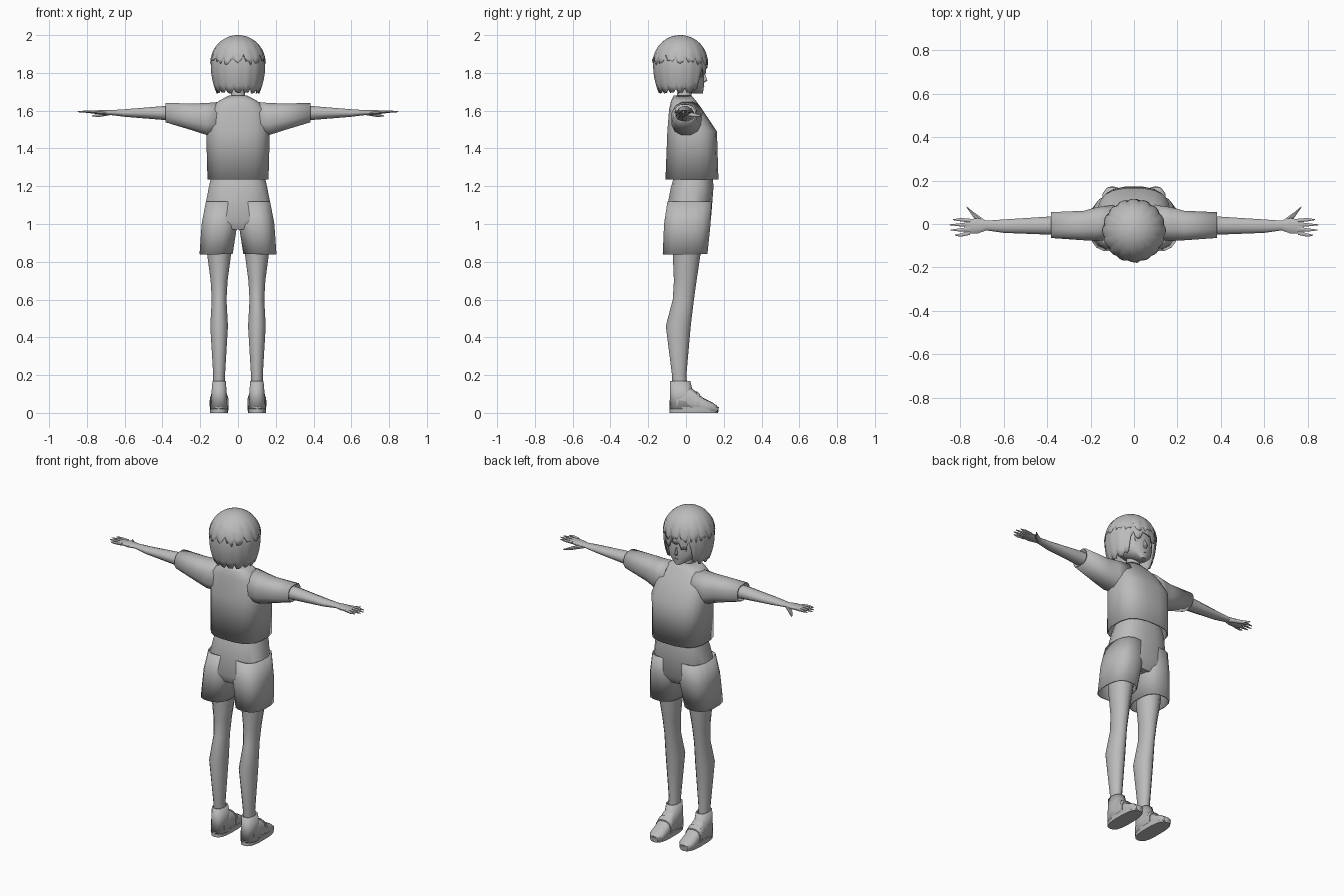
import bpy
import math
import random
from mathutils import Vector

random.seed(3)
cube = bpy.data.objects.get("Cube")
if cube:
    bpy.data.objects.remove(cube, do_unlink=True)

GREY = (0.5, 0.5, 0.5, 1)
grey = bpy.data.materials.new("plain grey")
grey.use_nodes = True
grey.diffuse_color = GREY
grey.node_tree.nodes["Principled BSDF"].inputs["Base Color"].default_value = GREY


def finish(name, verts, faces, thickness=None):
    """Make a smooth shaded object, with a thickness if it is an open shell."""
    mesh = bpy.data.meshes.new(name)
    mesh.from_pydata(verts, [], faces)
    mesh.materials.append(grey)
    obj = bpy.data.objects.new(name, mesh)
    bpy.context.collection.objects.link(obj)
    bpy.ops.object.select_all(action="DESELECT")
    obj.select_set(True)
    bpy.context.view_layer.objects.active = obj
    bpy.ops.object.mode_set(mode="EDIT")
    bpy.ops.mesh.select_all(action="SELECT")
    bpy.ops.mesh.normals_make_consistent(inside=False)
    bpy.ops.object.mode_set(mode="OBJECT")
    bpy.ops.object.shade_smooth_by_angle(angle=math.radians(45))
    if thickness:
        shell = obj.modifiers.new("thickness", "SOLIDIFY")
        shell.thickness = thickness
        shell.offset = -1


def bridge(rows, columns):
    faces = []
    for row in range(rows - 1):
        for i in range(columns):
            start, j = row * columns, (i + 1) % columns
            faces.append((start + i, start + j, start + columns + j, start + columns + i))
    return faces


# Cross-sections: each is a centre and two half axes
def level(height, half, back, front, shift=0.0):
    """Horizontal section, for the trunk, legs and head."""
    return (Vector((shift, (back + front) / 2, height)),
            Vector((half, 0, 0)), Vector((0, (front - back) / 2, 0)))


def across(reach, back, front, low, high):
    """Section facing sideways, for the sleeves, arms and fingers."""
    return (Vector((reach, (back + front) / 2, (low + high) / 2)),
            Vector((0, (front - back) / 2, 0)), Vector((0, 0, (high - low) / 2)))


def along(forward, half, top, shift):
    """Section facing forward and resting on the ground, for the shoes."""
    return (Vector((shift, forward, top / 2)),
            Vector((half, 0, 0)), Vector((0, 0, top / 2)))


def loft(name, sections, sides=16, power=2.0, mirror=1, hollow=False):
    """Skin superellipse sections one after another."""
    verts = []
    for centre, u, v in sections:
        for i in range(sides):
            turn = math.tau * (i + 0.5) / sides
            c, s = math.cos(turn), math.sin(turn)
            point = (centre + u * math.copysign(abs(c) ** (2 / power), c)
                     + v * math.copysign(abs(s) ** (2 / power), s))
            verts.append((point.x * mirror, point.y, point.z))
    faces = bridge(len(sections), sides)
    if not hollow:
        faces += [tuple(range(sides)), tuple(range(len(verts) - sides, len(verts)))]
    finish(name, verts, faces, 0.008 if hollow else None)


# Hair: a dome with slightly drawn-in ends, grooved into strands
CROWN, WIDEST, RADIUS, AXIS = 2.0, 1.84, 0.143, -0.03


def hair_radius(height):
    t = (height - WIDEST) / (CROWN - WIDEST)
    if t > 0:
        return RADIUS * math.sqrt(max(0.0, 1 - t ** 2.2))
    return RADIUS * (1 - 0.25 * t * t)


def hair_shell(name, scale, hem, columns=64, rows=14):
    verts = []
    for row in range(rows):
        down = row / (rows - 1)
        for i in range(columns):
            turn = math.tau * i / columns
            from_face = abs((math.degrees(turn) + 90) % 360 - 180)
            height = CROWN - (CROWN - hem(from_face, i)) * max(down, 0.02) ** 1.7
            groove = 0.012 * math.cos(math.tau * i / 4) * down
            radius = hair_radius(height) * (scale + groove)
            verts.append((radius * math.cos(turn), AXIS + radius * math.sin(turn), height))
    faces = bridge(rows, columns) + [tuple(range(columns))]
    finish(name, verts, faces, 0.006)


def bob_hem(from_face, i):
    ragged = 0.02 * (i % 4 == 2) + random.uniform(0, 0.008)
    if from_face < 42:
        return 1.79 + ragged * 2 + 0.03 * (from_face < 8)
    return 1.69 + ragged + max(0, 60 - from_face) / 600


def layer_hem(from_face, i):
    return WIDEST + 0.03 * (i % 4 == 2) + random.uniform(0, 0.03)


hair_shell("bob_hair", 1, bob_hem)
hair_shell("upper_hair_layer", 1.02, layer_hem)

# Head with a tapered chin, nose, mouth and neck
loft("head", [
    level(height=1.69, half=0.02, back=0.04, front=0.09),
    level(height=1.73, half=0.08, back=-0.06, front=0.095),
    level(height=1.77, half=0.1, back=-0.1, front=0.095),
    level(height=1.88, half=0.11, back=-0.14, front=0.095),
    level(height=1.94, half=0.08, back=-0.1, front=0.06)], sides=20, power=2.2)
loft("nose", [
    level(height=1.75, half=0.01, back=0.08, front=0.1),
    level(height=1.76, half=0.01, back=0.08, front=0.115),
    level(height=1.8, half=0.004, back=0.08, front=0.098)], sides=8)
loft("mouth", [
    level(height=1.722, half=0.014, back=0.08, front=0.096),
    level(height=1.73, half=0.02, back=0.08, front=0.098)], sides=8)
loft("neck", [
    level(height=1.6, half=0.05, back=-0.06, front=0.04),
    level(height=1.66, half=0.038, back=-0.05, front=0.03),
    level(height=1.74, half=0.038, back=-0.045, front=0.035)], sides=12)

# Loose shirt, full at the chest and sloping in to the collar
loft("shirt_body", [
    level(height=1.235, half=0.163, back=-0.11, front=0.173),
    level(height=1.49, half=0.17, back=-0.1, front=0.165),
    level(height=1.61, half=0.15, back=-0.09, front=0.085),
    level(height=1.65, half=0.105, back=-0.08, front=0.055),
    level(height=1.68, half=0.05, back=-0.065, front=0.03)],
    sides=20, power=2.8, hollow=True)

# Shorts, upper part
loft("shorts_hips", [
    level(height=1.26, half=0.14, back=-0.06, front=0.14),
    level(height=1.2, half=0.155, back=-0.08, front=0.147),
    level(height=1.02, half=0.19, back=-0.115, front=0.133),
    level(height=0.97, half=0.15, back=-0.09, front=0.1)], sides=20, power=2.5)

LEG, EYE = 0.1, 0.045
for label, side in (("left", 1), ("right", -1)):
    loft(label + "_eye", [
        level(height=1.775, half=0.012, back=0.07, front=0.087, shift=EYE),
        level(height=1.8, half=0.018, back=0.07, front=0.088, shift=EYE)],
        sides=8, mirror=side)

    # Wide sleeve and slim arm with a flat hand
    loft(label + "_sleeve", [
        across(reach=0.09, back=-0.075, front=0.09, low=1.47, high=1.65),
        across(reach=0.17, back=-0.08, front=0.08, low=1.47, high=1.642),
        across(reach=0.23, back=-0.077, front=0.063, low=1.49, high=1.641),
        across(reach=0.383, back=-0.066, front=0.056, low=1.537, high=1.641)],
        sides=12, power=2.5, mirror=side, hollow=True)
    loft(label + "_arm", [
        across(reach=0.2, back=-0.055, front=0.045, low=1.53, high=1.625),
        across(reach=0.4, back=-0.05, front=0.035, low=1.55, high=1.625),
        across(reach=0.6, back=-0.042, front=0.022, low=1.567, high=1.608),
        across(reach=0.68, back=-0.03, front=0.016, low=1.577, high=1.603),
        across(reach=0.72, back=-0.045, front=0.028, low=1.578, high=1.604),
        across(reach=0.78, back=-0.046, front=0.02, low=1.586, high=1.6)],
        sides=12, mirror=side)

    # Fingers fan out from the palm; the thumb points forward
    for finger in range(4):
        root = 0.016 - 0.019 * finger
        tip = root * 1.25
        length = 0.85 - 0.009 * (finger - 1.3) ** 2
        loft(f"{label}_finger_{finger + 1}", [
            across(reach=0.755, back=root - 0.01, front=root + 0.01, low=1.586, high=1.602),
            across(reach=0.8, back=tip - 0.008, front=tip + 0.008, low=1.588, high=1.602),
            across(reach=length, back=tip - 0.002, front=tip + 0.002, low=1.592, high=1.597)],
            sides=8, mirror=side)
    loft(label + "_thumb", [
        across(reach=0.68, back=-0.02, front=0.014, low=1.575, high=1.6),
        across(reach=0.74, back=0.03, front=0.057, low=1.565, high=1.585),
        across(reach=0.772, back=0.078, front=0.082, low=1.57, high=1.575)],
        sides=8, mirror=side)

    # Flared leg of the shorts
    loft(label + "_shorts_leg", [
        level(height=1.12, half=0.083, back=-0.1, front=0.138, shift=0.088),
        level(height=1.0, half=0.096, back=-0.118, front=0.132, shift=0.098),
        level(height=0.84, half=0.089, back=-0.125, front=0.115, shift=0.116)],
        power=2.6, mirror=side, hollow=True)

    # Bare leg: thigh, knee, calf and ankle
    loft(label + "_leg", [
        level(height=0.98, half=0.075, back=-0.08, front=0.09, shift=LEG),
        level(height=0.84, half=0.065, back=-0.07, front=0.077, shift=LEG),
        level(height=0.7, half=0.046, back=-0.064, front=0.056, shift=LEG),
        level(height=0.6, half=0.04, back=-0.07, front=0.042, shift=LEG),
        level(height=0.46, half=0.048, back=-0.107, front=0.025, shift=LEG),
        level(height=0.2, half=0.032, back=-0.074, front=0.002, shift=LEG),
        level(height=0.1, half=0.032, back=-0.07, front=0.01, shift=LEG)],
        sides=14, mirror=side)

    # Shoe: ankle collar, sloping upper, flat sole and strap
    loft(label + "_shoe_collar", [
        level(height=0.02, half=0.048, back=-0.087, front=0.06, shift=LEG),
        level(height=0.17, half=0.036, back=-0.084, front=0.022, shift=LEG)],
        sides=14, power=2.5, mirror=side, hollow=True)
    loft(label + "_shoe_upper", [
        along(forward=-0.05, half=0.044, top=0.1, shift=LEG),
        along(forward=0.02, half=0.045, top=0.14, shift=LEG),
        along(forward=0.09, half=0.048, top=0.08, shift=LEG),
        along(forward=0.14, half=0.046, top=0.055, shift=LEG),
        along(forward=0.168, half=0.025, top=0.035, shift=LEG)],
        sides=14, power=2.5, mirror=side)
    loft(label + "_sole", [
        level(height=0, half=0.048, back=-0.087, front=0.17, shift=LEG),
        level(height=0.03, half=0.05, back=-0.087, front=0.174, shift=LEG)],
        sides=18, power=2.8, mirror=side)
    loft(label + "_shoe_strap", [
        along(forward=0.055, half=0.05, top=0.118, shift=LEG),
        along(forward=0.075, half=0.051, top=0.1, shift=LEG)],
        sides=12, power=2.5, mirror=side)
